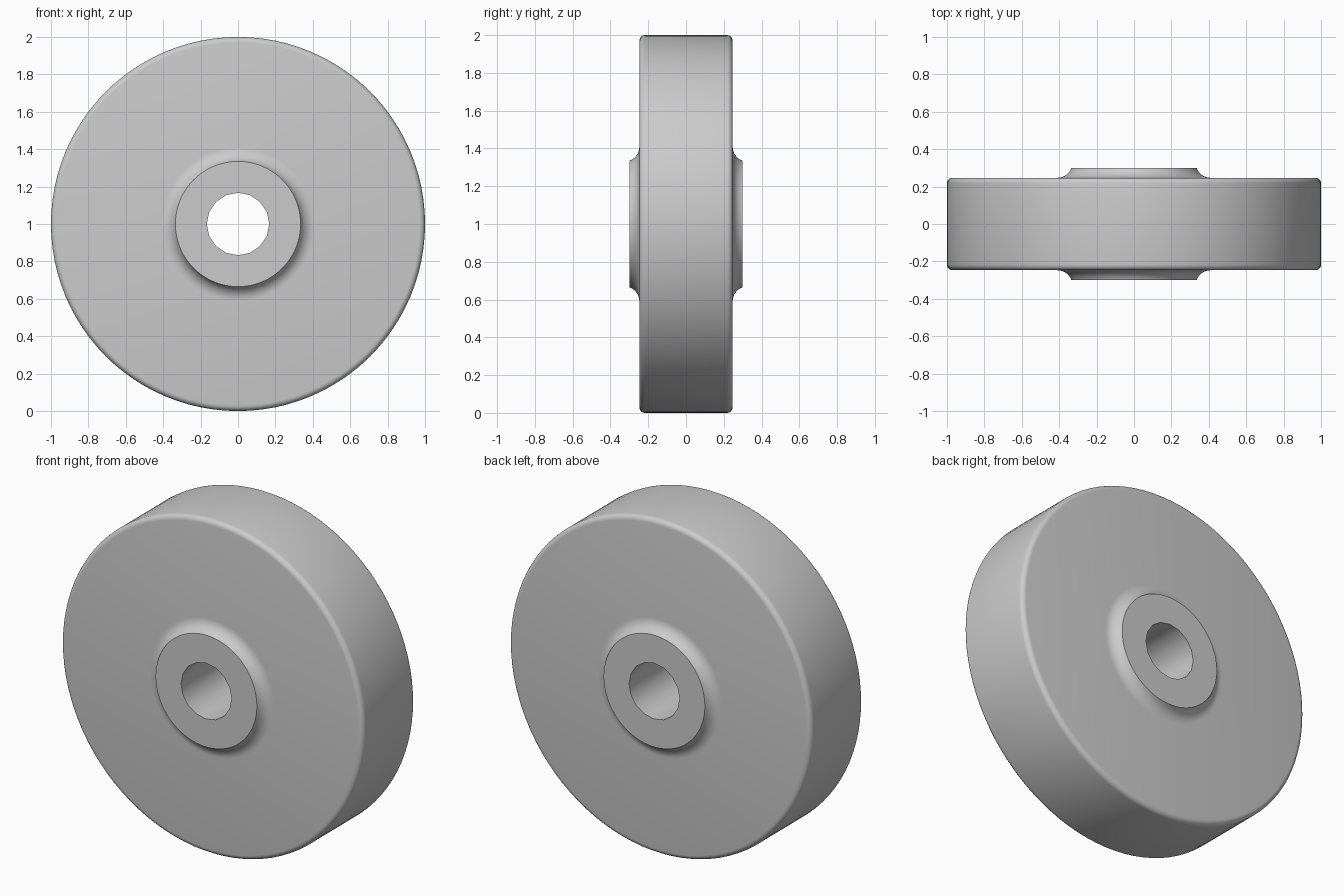
import bpy
import bmesh
import math

cube = bpy.data.objects.get("Cube")
if cube:
    bpy.data.objects.remove(cube, do_unlink=True)

RIM_R, HALF_W = 1.0, 0.247
HUB_HALF, BORE_R = 0.3, 0.167
ROUND, FILLET = 0.03, 0.08
RIM_SIDES, BORE_SIDES = 96, 16

grey = bpy.data.materials.new("plain grey")
grey.use_nodes = True
colour = (0.6, 0.6, 0.6, 1)
grey.diffuse_color = colour
grey.node_tree.nodes["Principled BSDF"].inputs["Base Color"].default_value = colour


def arc(cr, cy, radius, start, end, steps):
    """Points (radius, y) along an arc of the profile."""
    angles = [start + (end - start) * i / steps for i in range(steps + 1)]
    return [(cr + radius * math.cos(a), cy + radius * math.sin(a)) for a in angles]


def lathe(bm, profile, sides):
    """Revolve a profile around the axle; return its vertex rings."""
    rings = []
    for r, y in profile:
        turn = [2 * math.pi * i / sides for i in range(sides)]
        rings.append([bm.verts.new((r * math.cos(a), y, 1 + r * math.sin(a))) for a in turn])
    for a, b in zip(rings, rings[1:]):
        for i in range(sides):
            j = (i + 1) % sides
            bm.faces.new((a[i], a[j], b[j], b[i]))
    return rings


def ring_edges(bm, ring):
    n = len(ring)
    return [bm.edges.get((ring[i], ring[(i + 1) % n])) for i in range(n)]


# Half profile: flared hub foot, flat side, rounded rim edge
centre_y = HALF_W + FILLET
hub_angle = math.pi + math.asin((centre_y - HUB_HALF) / FILLET)
half = arc(0.41, centre_y, FILLET, hub_angle, 1.5 * math.pi, 8)
half += arc(RIM_R - ROUND, HALF_W - ROUND, ROUND, math.pi / 2, 0, 5)
profile = half + [(r, -y) for r, y in reversed(half)]

# Wheel body, bore and flat hub ends
bm = bmesh.new()
shell = lathe(bm, profile, RIM_SIDES)
bore = lathe(bm, [(BORE_R, HUB_HALF), (BORE_R, -HUB_HALF)], BORE_SIDES)
for end in (0, -1):
    edges = ring_edges(bm, shell[end]) + ring_edges(bm, bore[end])
    bmesh.ops.triangle_fill(bm, use_beauty=True, edges=edges)
bmesh.ops.recalc_face_normals(bm, faces=bm.faces)

mesh = bpy.data.meshes.new("wheel")
bm.to_mesh(mesh)
bm.free()
mesh.materials.append(grey)
wheel = bpy.data.objects.new("wheel", mesh)
bpy.context.collection.objects.link(wheel)

bpy.ops.object.select_all(action="DESELECT")
wheel.select_set(True)
bpy.context.view_layer.objects.active = wheel
bpy.ops.object.shade_smooth_by_angle(angle=math.radians(35))
